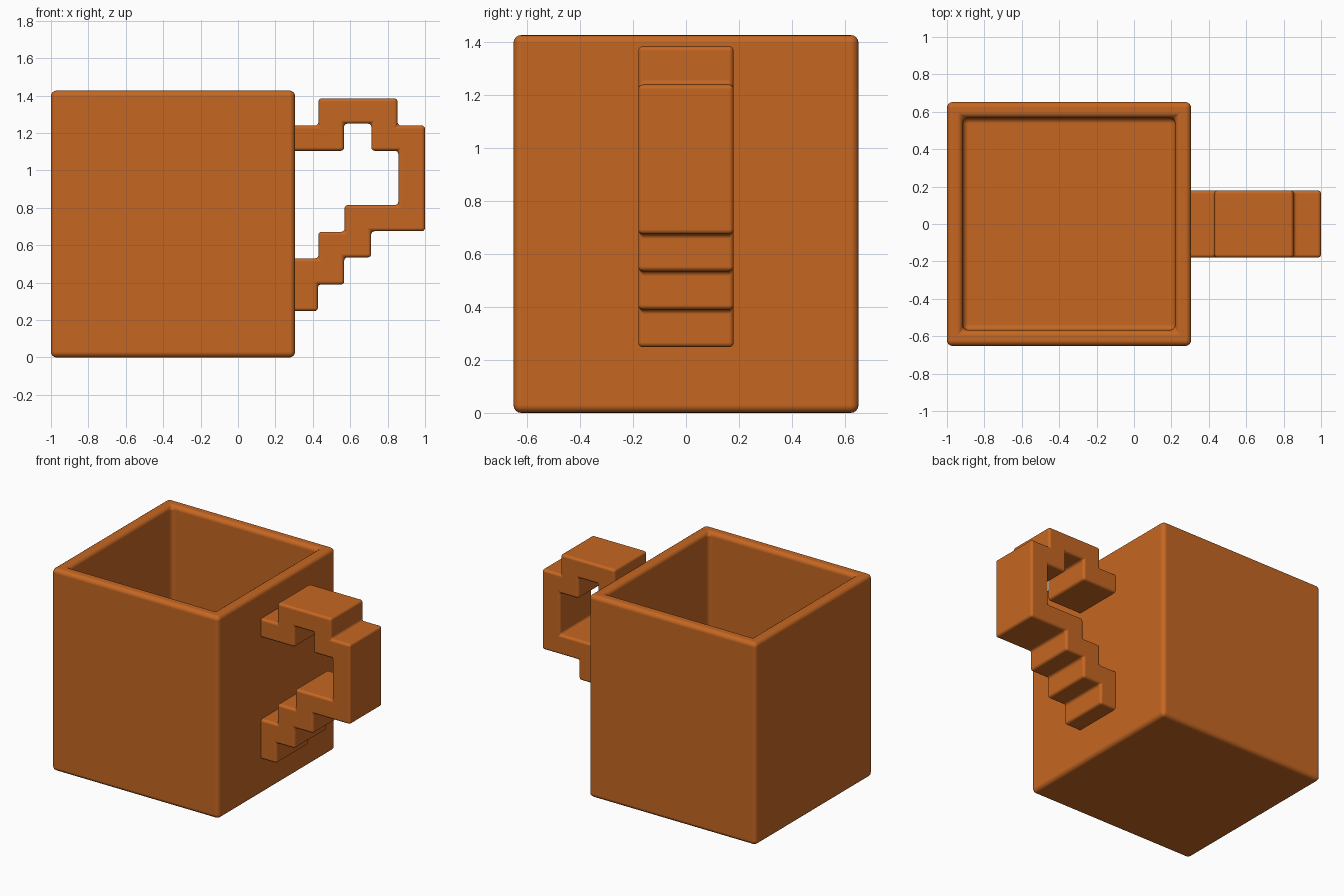
import bpy, bmesh, math

if "Cube" in bpy.data.objects:
    bpy.data.objects.remove(bpy.data.objects["Cube"])

# Single clay-orange colour
clay = bpy.data.materials.new("orange_clay")
clay.diffuse_color = (0.56, 0.135, 0.016, 1)
clay.use_nodes = True
clay.node_tree.nodes["Principled BSDF"].inputs["Base Color"].default_value = clay.diffuse_color


def finish(name, bm, radius):
    """Turn a bmesh into a softly rounded object."""
    bmesh.ops.recalc_face_normals(bm, faces=bm.faces)
    mesh = bpy.data.meshes.new(name)
    bm.to_mesh(mesh)
    bm.free()
    mesh.materials.append(clay)
    obj = bpy.data.objects.new(name, mesh)
    bpy.context.collection.objects.link(obj)
    bevel = obj.modifiers.new("rounded_edges", 'BEVEL')
    bevel.width = radius
    bevel.segments = 4
    bevel.limit_method = 'ANGLE'
    bevel.harden_normals = True
    bpy.ops.object.select_all(action='DESELECT')
    obj.select_set(True)
    bpy.context.view_layer.objects.active = obj
    bpy.ops.object.shade_smooth_by_angle(angle=math.radians(40))
    return obj


# Square cup: box with its top inset and pushed down to the floor
X0, X1, HALF_Y, HEIGHT, WALL = -1.0, 0.305, 0.652, 1.427, 0.12
bm = bmesh.new()
base = [bm.verts.new(p) for p in ((X0, -HALF_Y, 0), (X1, -HALF_Y, 0),
                                  (X1, HALF_Y, 0), (X0, HALF_Y, 0))]
bottom = bm.faces.new(base)
ext = bmesh.ops.extrude_face_region(bm, geom=[bottom], use_keep_orig=True)
bmesh.ops.translate(bm, vec=(0, 0, HEIGHT),
                    verts=[v for v in ext["geom"] if isinstance(v, bmesh.types.BMVert)])
bmesh.ops.recalc_face_normals(bm, faces=bm.faces)
top = max(bm.faces, key=lambda f: f.calc_center_median().z)
bmesh.ops.inset_region(bm, faces=[top], thickness=WALL)
well = bmesh.ops.extrude_face_region(bm, geom=[top])
bmesh.ops.translate(bm, vec=(0, 0, WALL - HEIGHT),
                    verts=[v for v in well["geom"] if isinstance(v, bmesh.types.BMVert)])
if top.is_valid:
    bmesh.ops.delete(bm, geom=[top], context='FACES_ONLY')
finish("cup", bm, 0.03)

# Stepped handle: blocky outline extruded across y, ends sunk into the wall
IN = 0.265
outline = [(IN, 1.24), (.43, 1.24), (.43, 1.385), (.853, 1.385), (.853, 1.24), (1, 1.24),
           (1, .675), (.712, .675), (.712, .535), (.568, .535), (.568, .39), (.427, .39),
           (.427, .248), (IN, .248), (IN, .53), (.43, .53), (.43, .672), (.57, .672),
           (.57, .815), (.857, .815), (.857, 1.105), (.713, 1.105), (.713, 1.25),
           (.567, 1.25), (.567, 1.105), (IN, 1.105)]
bm = bmesh.new()
side = bm.faces.new([bm.verts.new((x, -0.18, z)) for x, z in outline])
ext = bmesh.ops.extrude_face_region(bm, geom=[side], use_keep_orig=True)
bmesh.ops.translate(bm, vec=(0, 0.36, 0),
                    verts=[v for v in ext["geom"] if isinstance(v, bmesh.types.BMVert)])
finish("handle", bm, 0.018)
